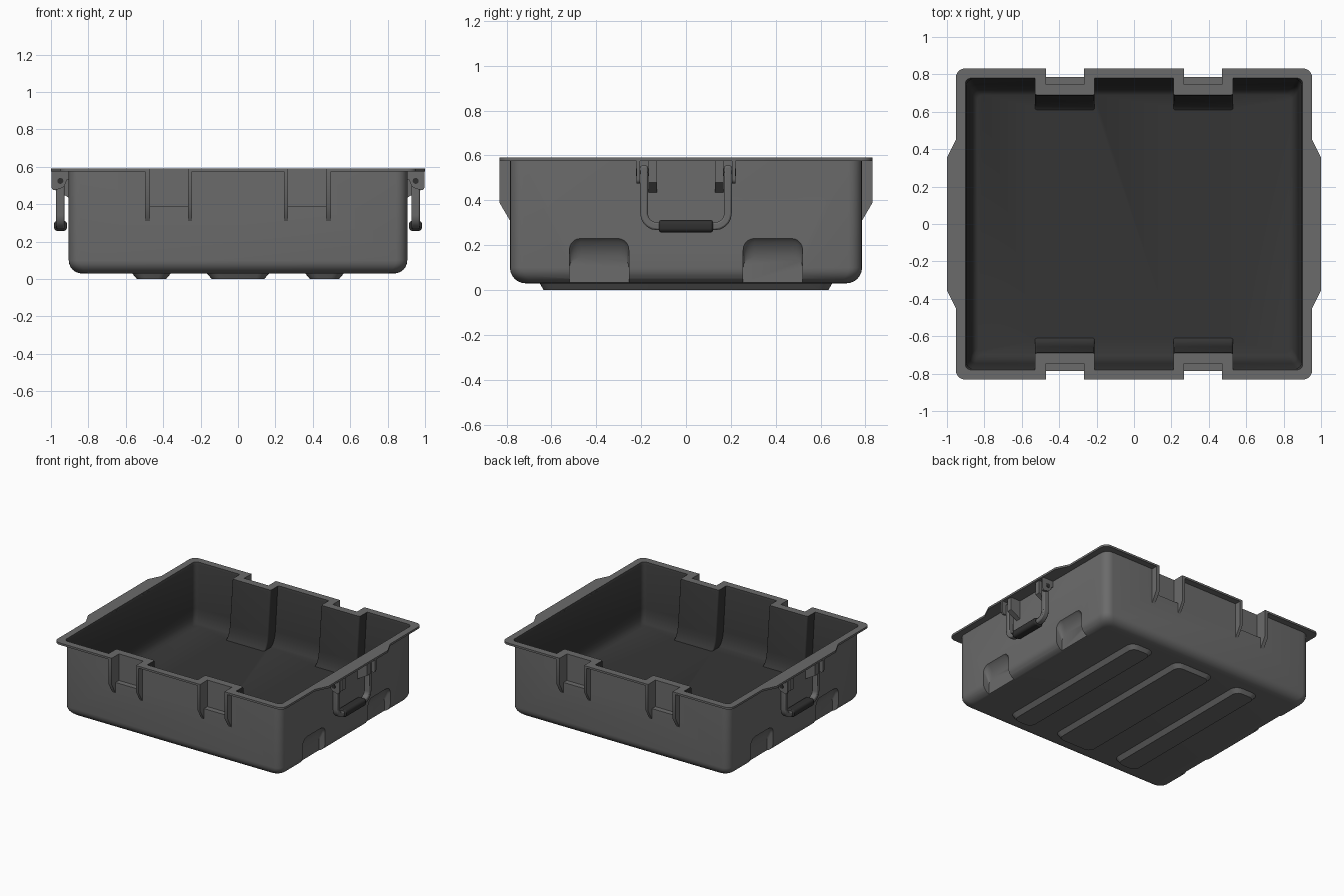
import bpy, bmesh
from math import sin, cos, pi
from mathutils import Vector

if "Cube" in bpy.data.objects:
    bpy.data.objects.remove(bpy.data.objects["Cube"])


def material(name, v):
    m = bpy.data.materials.new(name)
    m.diffuse_color = (v, v, v, 1)
    m.use_nodes = True
    m.node_tree.nodes["Principled BSDF"].inputs["Base Color"].default_value = m.diffuse_color
    return m


shell = material("shell_grey", 0.147)
dark = material("dark_lining", 0.036)
black = material("grip_black", 0.03)


def fillet(pts, n=5):
    """Closed 2D polygon; points are (x, y[, radius])."""
    out = []
    for i, p in enumerate(pts):
        c = Vector(p[:2])
        r = p[2] if len(p) > 2 else 0
        if r == 0:
            out.append(c)
            continue
        a = c + (Vector(pts[i - 1][:2]) - c).normalized() * r
        b = c + (Vector(pts[(i + 1) % len(pts)][:2]) - c).normalized() * r
        o = a + b - c
        for k in range(n + 1):
            t = k / n * pi / 2
            out.append(o + (a - o) * cos(t) + (b - o) * sin(t))
    return out


def rect(x0, x1, y0, y1, r=0):
    return [(x1, y0, r), (x1, y1, r), (x0, y1, r), (x0, y0, r)]


def mirror4(q):
    top = q + [(-p[0], *p[1:]) for p in reversed(q)]
    return top + [(p[0], -p[1], *p[2:]) for p in reversed(top)]


def loft(name, layers, axis='z', sx=1, sy=1, mat=shell):
    """Skin through (height, outline) layers along an axis."""
    bm = bmesh.new()
    rings = []
    for h, pts in layers:
        ring = []
        for p in fillet(pts):
            co = {'z': (p[0], p[1], h), 'x': (h, p[0], p[1]), 'y': (p[0], h, p[1])}[axis]
            ring.append(bm.verts.new((co[0] * sx, co[1] * sy, co[2])))
        rings.append(ring)
    for a, b in zip(rings, rings[1:]):
        for i in range(len(a)):
            j = (i + 1) % len(a)
            bm.faces.new((a[i], a[j], b[j], b[i]))
    bm.faces.new(rings[0][::-1])
    bm.faces.new(rings[-1])
    bmesh.ops.recalc_face_normals(bm, faces=bm.faces)
    me = bpy.data.meshes.new(name)
    bm.to_mesh(me)
    bm.free()
    me.materials.append(mat)
    ob = bpy.data.objects.new(name, me)
    bpy.context.collection.objects.link(ob)
    return ob


def bevel(ob, w, seg=2):
    m = ob.modifiers.new("bevel", 'BEVEL')
    m.width, m.segments, m.limit_method = w, seg, 'ANGLE'


def cut(ob, cutters):
    bpy.context.view_layer.objects.active = ob
    for c in cutters:
        m = ob.modifiers.new("cut", 'BOOLEAN')
        m.operation, m.solver, m.object = 'DIFFERENCE', 'EXACT', c
        bpy.ops.object.modifier_apply(modifier=m.name)


SIDES = [(sx, sy) for sx in (1, -1) for sy in (1, -1)]

# tub body with rounded lower edge
R = 0.07
layers = []
for k in range(7):
    t = k / 6 * pi / 2
    d = R * (1 - sin(t))
    layers.append((0.03 + R * (1 - cos(t)), rect(-0.905 + d, 0.905 - d, -0.785 + d, 0.785 - d, 0.06)))
layers.append((0.58, rect(-0.905, 0.905, -0.785, 0.785, 0.06)))
body = loft("tub_body", layers)

# rim flange with latch notches and wider handle sides
outline = mirror4([(1.0, 0.355), (0.953, 0.45), (0.953, 0.832, 0.05), (0.47, 0.832),
                   (0.47, 0.745), (0.267, 0.745), (0.267, 0.832)])
rim = loft("rim_flange", [(0.575, outline), (0.59, outline)])


# cavity, narrowed behind each latch, with a raised inner floor
def cavity_outline(x, y, yb):
    return mirror4([(x, y, 0.03), (0.53, y), (0.53, yb, 0.012), (0.21, yb, 0.012), (0.21, y)])


cavity = loft("cavity_cutter", [(z, cavity_outline(x, y, yb)) for z, x, y, yb in (
    (0.64, 0.902, 0.78, 0.69), (0.59, 0.902, 0.78, 0.69), (0.577, 0.895, 0.772, 0.685),
    (0.26, 0.878, 0.745, 0.655), (0.215, 0.873, 0.735, 0.647), (0.185, 0.864, 0.72, 0.634),
    (0.168, 0.852, 0.705, 0.621), (0.16, 0.838, 0.69, 0.61))])
for ob in (body, rim, cavity):
    ob.data.materials.append(dark)
for f in cavity.data.polygons:
    f.material_index = 1


def pocket(top):
    return [(0.52, 0.0), (0.52, top, 0.05), (0.255, top, 0.05), (0.255, 0.0)]


# latch recesses and end-wall pockets
cutters = []
for sx, sy in SIDES:
    q = rect(0.267, 0.47, 0.745, 0.9)
    cutters.append(loft("latch_cutter", [(0.39, q), (0.7, q)], 'z', sx, sy))
    cutters.append(loft("pocket_cutter", [(0.95, pocket(0.23)), (0.905, pocket(0.23)),
                                          (0.885, pocket(0.215)), (0.855, pocket(0.15))], 'x', sx, sy))
cut(body, [cavity] + cutters)
cut(rim, [cavity])
for c in [cavity] + cutters:
    bpy.data.objects.remove(c)

# ribs flanking each latch recess
rib = [(0.75, 0.582), (0.832, 0.582), (0.832, 0.39), (0.785, 0.31), (0.75, 0.31)]
for sx, sy in SIDES:
    for a, b in ((0.246, 0.267), (0.47, 0.497)):
        loft("latch_rib", [(a, rib), (b, rib)], 'x', sx, sy)

# bottom runners
for x0, x1 in ((-0.57, -0.355), (-0.17, 0.17), (0.355, 0.57)):
    loft("bottom_runner", [(0.035, rect(x0, x1, -0.655, 0.655, 0.06)),
                           (0.0, rect(x0 + 0.03, x1 - 0.03, -0.635, 0.635, 0.045))])

# handle brackets: inner gusset, outer plate, pin
gusset = [(0.895, 0.58), (0.985, 0.58), (0.985, 0.48), (0.895, 0.43)]
plate = [(0.895, 0.58), (0.998, 0.58), (0.998, 0.47, 0.025), (0.93, 0.49, 0.02), (0.915, 0.53), (0.895, 0.53)]
for sx, sy in SIDES:
    loft("handle_gusset", [(0.13, gusset), (0.168, gusset)], 'y', sx, sy)
    loft("handle_plate", [(0.206, plate), (0.22, plate)], 'y', sx, sy)
    pin = rect(0.934, 0.966, 0.509, 0.541, 0.016)
    loft("handle_pin", [(0.16, pin), (0.224, pin)], 'y', sx, sy, black)

# U-shaped handles with dark grips
u = [(0.204, 0.555), (0.17, 0.555), (0.17, 0.302, 0.04), (-0.17, 0.302, 0.04), (-0.17, 0.555),
     (-0.204, 0.555), (-0.204, 0.267, 0.075), (0.204, 0.267, 0.075)]
for sx in (1, -1):
    bevel(loft("handle_bar", [(0.927, u), (0.972, u)], 'x', sx), 0.008)
    g = rect(0.914, 0.984, 0.257, 0.312, 0.02)
    bevel(loft("handle_grip", [(-0.12, g), (0.12, g)], 'y', sx, 1, black), 0.008)

# smooth shading on rounded edges
bpy.ops.object.select_all(action='SELECT')
bpy.context.view_layer.objects.active = body
bpy.ops.object.shade_smooth_by_angle(angle=0.6)
